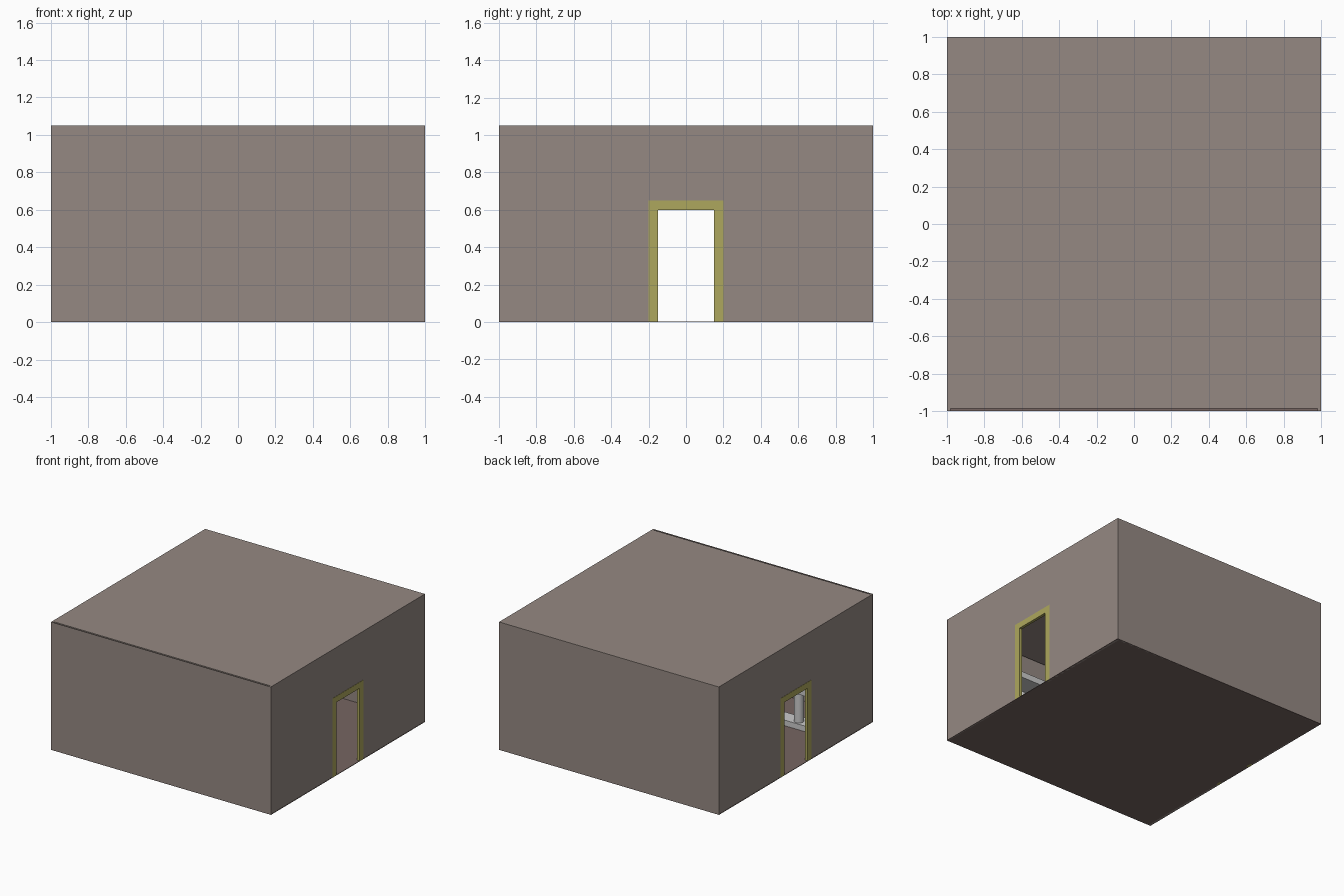
import bpy, bmesh

if "Cube" in bpy.data.objects:
    bpy.data.objects.remove(bpy.data.objects["Cube"])

def material(name, rgb):
    m = bpy.data.materials.new(name)
    m.diffuse_color = (*rgb, 1)
    m.use_nodes = True
    m.node_tree.nodes["Principled BSDF"].inputs["Base Color"].default_value = m.diffuse_color
    return m

WALL = material("wall_brown", (0.30, 0.25, 0.225))
FLOOR = material("floor_brown", (0.18, 0.13, 0.12))
TRIM = material("trim_yellow", (0.42, 0.39, 0.11))

def finish(bm, name, mat):
    bmesh.ops.recalc_face_normals(bm, faces=bm.faces)
    me = bpy.data.meshes.new(name)
    bm.to_mesh(me)
    bm.free()
    ob = bpy.data.objects.new(name, me)
    bpy.context.collection.objects.link(ob)
    if mat:
        me.materials.append(mat)
    return ob

def box(name, lo, hi, mat=None):
    bm = bmesh.new()
    bmesh.ops.create_cube(bm, size=1)
    for v in bm.verts:
        v.co = [(a + b) / 2 + c * (b - a) for a, b, c in zip(lo, hi, v.co)]
    return finish(bm, name, mat)

def arch(name, x0, x1, outer, top, mat, inner=0.15, door=0.6):
    """Upside-down U profile in the y-z plane, extruded along x."""
    pts = [(-outer, 0), (-outer, top), (outer, top), (outer, 0),
           (inner, 0), (inner, door), (-inner, door), (-inner, 0)]
    bm = bmesh.new()
    f = bm.faces.new([bm.verts.new((x0, y, z)) for y, z in pts])
    ext = bmesh.ops.extrude_face_region(bm, geom=[f], use_keep_orig=True)
    bmesh.ops.translate(bm, vec=(x1 - x0, 0, 0),
                        verts=[g for g in ext["geom"] if isinstance(g, bmesh.types.BMVert)])
    return finish(bm, name, mat)

# Shell: floor, roof (leaving a narrow slot at the front), front and back walls
box("floor", (-1, -1, 0), (1, 1, 0.004), FLOOR)
box("roof", (-0.98, -0.985, 1.0), (0.98, 1, 1.05), WALL)
box("front_wall", (-1, -1, 0), (1, -0.997, 1.05), WALL)
box("back_wall", (-0.98, 0.98, 0), (0.98, 1, 1.0), WALL)

# Side walls with doorways and yellow door frames; table columns
for s, side in ((-1, "left"), (1, "right")):
    arch(side + "_wall", s * 0.98, s * 0.998, 1, 1.05, WALL, inner=0.17, door=0.62)
    arch(side + "_door_frame", s * 0.977, s, 0.2, 0.65, TRIM)
    bpy.ops.mesh.primitive_cylinder_add(vertices=24, radius=0.038, depth=0.33,
                                        location=(s * 0.6, -0.61, 0.215))
    bpy.context.object.name = side + "_column"
    bpy.ops.object.shade_smooth_by_angle()

# Counter along the front side of the room
box("counter_plinth", (-0.85, -0.68, 0.004), (0.85, -0.56, 0.05))
box("counter_top", (-0.85, -0.79, 0.38), (0.85, -0.41, 0.43))
